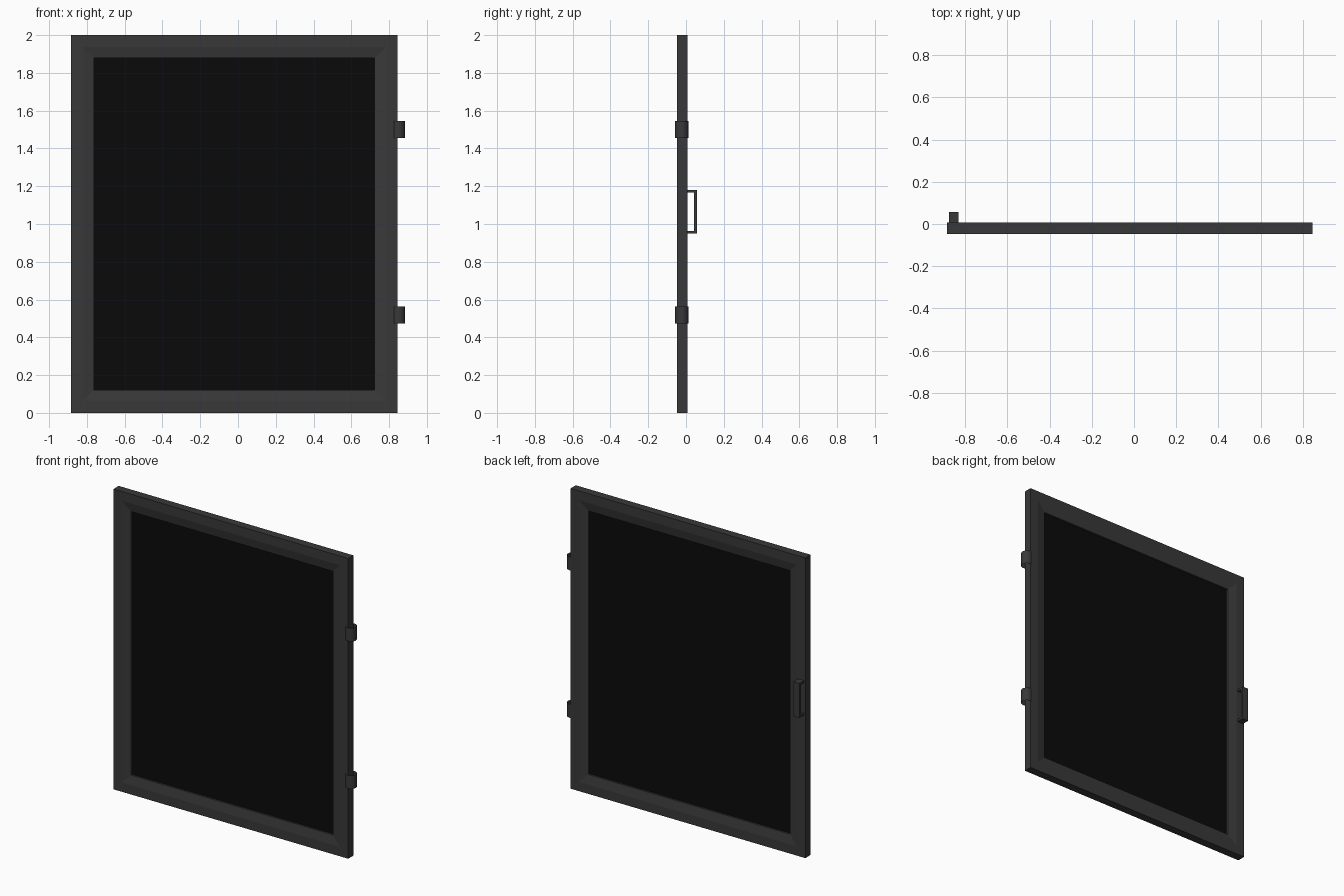
import bpy, bmesh, math

cube = bpy.data.objects.get("Cube")
if cube:
    bpy.data.objects.remove(cube, do_unlink=True)


def material(name, rgb):
    m = bpy.data.materials.new(name)
    m.use_nodes = True
    m.diffuse_color = (*rgb, 1)
    bsdf = m.node_tree.nodes["Principled BSDF"]
    bsdf.inputs["Base Color"].default_value = (*rgb, 1)
    bsdf.inputs["Roughness"].default_value = 0.6
    return m


charcoal = material("charcoal metal", (0.04, 0.04, 0.04))
black = material("black glass", (0.003, 0.003, 0.003))

LEFT, RIGHT, HEIGHT = -0.885, 0.845, 2.0
FRONT, BACK = -0.047, 0.008
MID = (FRONT + BACK) / 2
BORDER, FLAT, SLOPE = 0.122, 0.062, 0.012


def mesh_object(name, bm, mat):
    bmesh.ops.recalc_face_normals(bm, faces=bm.faces)
    mesh = bpy.data.meshes.new(name)
    bm.to_mesh(mesh)
    bm.free()
    mesh.materials.append(mat)
    obj = bpy.data.objects.new(name, mesh)
    bpy.context.collection.objects.link(obj)
    return obj


def box(name, x, y, z, mat):
    bm = bmesh.new()
    bmesh.ops.create_cube(bm, size=1)
    for v in bm.verts:
        v.co = [lo + (c + 0.5) * (hi - lo) for c, (lo, hi) in zip(v.co, (x, y, z))]
    return mesh_object(name, bm, mat)


# Mitred frame: one moulding section carried round the four corners
section = [(0, FRONT), (FLAT, FRONT), (BORDER, FRONT + SLOPE),
           (BORDER, BACK - SLOPE), (FLAT, BACK), (0, BACK)]
bm = bmesh.new()
rings = []
for inset, y in section:
    l, r, b, t = LEFT + inset, RIGHT - inset, inset, HEIGHT - inset
    rings.append([bm.verts.new((x, y, z)) for x, z in ((l, b), (r, b), (r, t), (l, t))])
for i, ring in enumerate(rings):
    after = rings[(i + 1) % len(rings)]
    for j in range(4):
        k = (j + 1) % 4
        bm.faces.new((ring[j], ring[k], after[k], after[j]))
mesh_object("frame", bm, charcoal)

# Glass pane, tucked slightly into the frame
box("glass_pane", (LEFT + BORDER - 0.004, RIGHT - BORDER + 0.004),
    (MID - 0.003, MID + 0.003), (BORDER - 0.004, HEIGHT - BORDER + 0.004), black)

# Hinge barrels: open-ended tubes along the left edge
for name, z in (("lower_hinge", 0.518), ("upper_hinge", 1.5)):
    bm = bmesh.new()
    bmesh.ops.create_cone(bm, cap_ends=False, segments=16,
                          radius1=0.035, radius2=0.035, depth=0.09)
    hinge = mesh_object(name, bm, charcoal)
    hinge.location = (0.85, MID - 0.003, z)
    bpy.ops.object.select_all(action="DESELECT")
    hinge.select_set(True)
    bpy.context.view_layer.objects.active = hinge
    bpy.ops.object.shade_smooth_by_angle(angle=math.radians(40))

# Pull handle on the back: grip held by two posts
X, GRIP, BAR = (-0.876, -0.832), 0.057, 0.014
LOW, HIGH = 0.95, 1.18
box("handle_grip", X, (GRIP - BAR, GRIP), (LOW, HIGH), charcoal)
box("handle_lower_post", X, (BACK, GRIP - BAR), (LOW, LOW + BAR), charcoal)
box("handle_upper_post", X, (BACK, GRIP - BAR), (HIGH - BAR, HIGH), charcoal)
